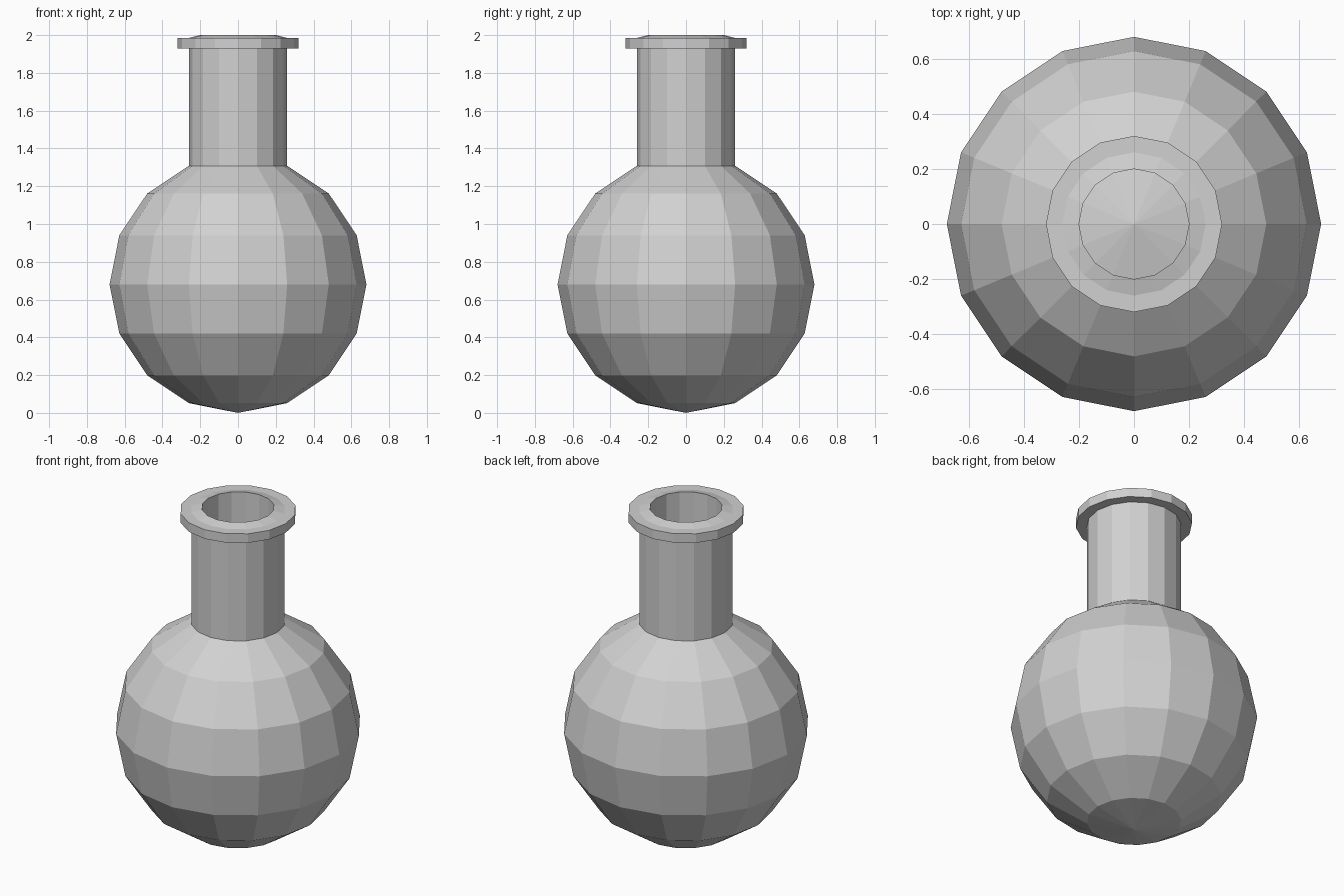
import bpy
import bmesh
from math import sin, cos, pi

SEGMENTS = 16
RINGS = 8
RADIUS = 0.68

cube = bpy.data.objects.get("Cube")
if cube:
    bpy.data.objects.remove(cube, do_unlink=True)

# One plain grey for the whole vessel
grey = bpy.data.materials.new("light grey")
grey.use_nodes = True
colour = (0.64, 0.64, 0.64, 1)
grey.diffuse_color = colour
grey.node_tree.nodes["Principled BSDF"].inputs["Base Color"].default_value = colour


def lathe(name, profile):
    """Turn (radius, height) points into a faceted body; radius 0 makes a pole."""
    bm = bmesh.new()
    rings = []
    for r, z in profile:
        count = SEGMENTS if r > 0 else 1
        angles = [2 * pi * i / SEGMENTS for i in range(count)]
        rings.append([bm.verts.new((r * cos(a), r * sin(a), z)) for a in angles])
    for low, high in zip(rings, rings[1:]):
        for i in range(SEGMENTS):
            j = (i + 1) % SEGMENTS
            corners = [low[i % len(low)], low[j % len(low)],
                       high[j % len(high)], high[i % len(high)]]
            bm.faces.new(list(dict.fromkeys(corners)))
    bmesh.ops.recalc_face_normals(bm, faces=bm.faces)
    mesh = bpy.data.meshes.new(name)
    bm.to_mesh(mesh)
    bm.free()
    mesh.materials.append(grey)
    obj = bpy.data.objects.new(name, mesh)
    bpy.context.collection.objects.link(obj)
    return obj


# Round bulb, from the bottom pole to the ring where the neck starts
bulb = [(RADIUS * sin(pi * k / RINGS) if k else 0,
         RADIUS - RADIUS * cos(pi * k / RINGS)) for k in range(RINGS)]
neck_radius, neck_base = bulb[-1]

# Straight neck, flat collar and a slightly raised lip
neck = [(neck_radius, 1.93)]
collar = [(0.32, 1.93), (0.32, 1.985), (neck_radius, 1.985), (0.2, 2.0)]

# Bore down the neck, ending on a shallow cone
bore = [(0.2, neck_base), (0, neck_base + 0.04)]

lathe("flask", bulb + neck + collar + bore)
